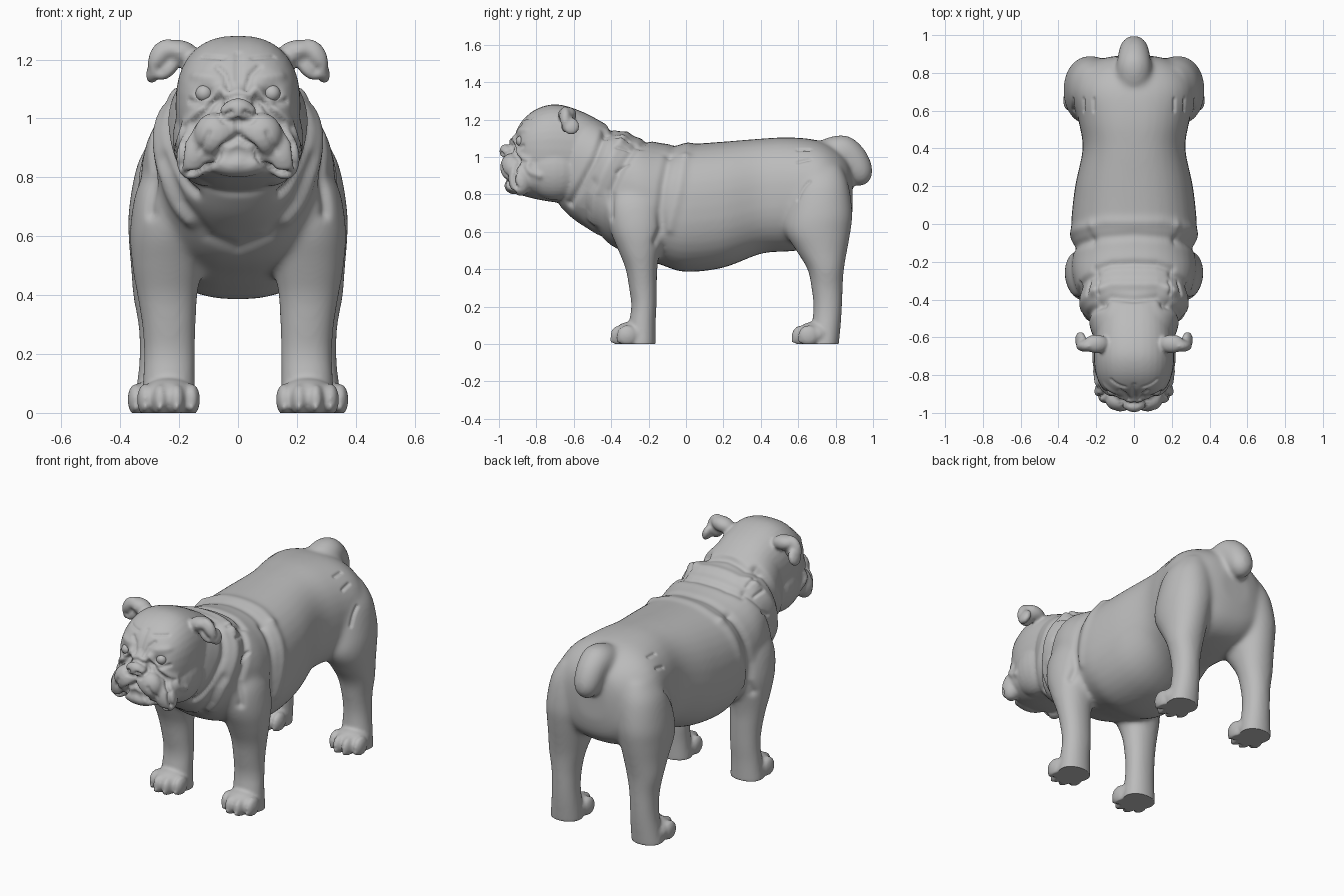
import bpy, bmesh, math
from mathutils import Vector, Matrix, Euler
from mathutils.kdtree import KDTree
from mathutils.bvhtree import BVHTree

cube = bpy.data.objects.get("Cube")
if cube:
    bpy.data.objects.remove(cube, do_unlink=True)

grey = bpy.data.materials.new("plain grey")
grey.use_nodes = True
grey.diffuse_color = (0.5, 0.5, 0.5, 1)
grey.node_tree.nodes["Principled BSDF"].inputs["Base Color"].default_value = grey.diffuse_color


def spline(a, b, c, d, t):
    return 0.5 * (2*b + (c-a)*t + (2*a-5*b+4*c-d)*t*t + (3*b-a-3*c+d)*t**3)


def loft(bm, sections, power=2.0, steps=5, n=36):
    """Skin over sections (x, y, z, half width, half height, pitch in degrees)."""
    last = len(sections) - 1
    rows = []
    for i in range(last):
        four = [sections[min(max(i + k, 0), last)] for k in (-1, 0, 1, 2)]
        rows += [[spline(*v, s / steps) for v in zip(*four)] for s in range(steps)]
    rows.append(sections[-1])
    rings = []
    for x, y, z, a, b, pitch in rows:
        p = math.radians(pitch)
        up = Vector((0, math.sin(p), math.cos(p)))
        ring = []
        for k in range(n):
            c, s = math.cos(k * math.tau / n), math.sin(k * math.tau / n)
            u = a * math.copysign(abs(c) ** (2 / power), c)
            v = b * math.copysign(abs(s) ** (2 / power), s)
            ring.append(bm.verts.new(Vector((x + u, y, z)) + up * v))
        rings.append(ring)
    for r, q in zip(rings, rings[1:]):
        for k in range(n):
            bm.faces.new((r[k], r[(k+1) % n], q[(k+1) % n], q[k]))
    bm.faces.new(rings[0])
    bm.faces.new(rings[-1][::-1])


def blob(bm, centre, size, turn=(0, 0, 0)):
    m = Matrix.LocRotScale(Vector(centre), Euler([math.radians(t) for t in turn]), Vector(size))
    bmesh.ops.create_uvsphere(bm, u_segments=24, v_segments=16, radius=1, matrix=m)


def pair(bm, centre, size, turn=(0, 0, 0)):
    x, y, z = centre
    blob(bm, centre, size, turn)
    blob(bm, (-x, y, z), size, (turn[0], -turn[1], -turn[2]))


def weld(bm, voxel, rounds):
    """Fuse overlapping volumes into one smooth skin."""
    bmesh.ops.recalc_face_normals(bm, faces=bm.faces[:])
    mesh = bpy.data.meshes.new("skin")
    bm.to_mesh(mesh)
    bm.free()
    ob = bpy.data.objects.new("skin", mesh)
    bpy.context.collection.objects.link(ob)
    r = ob.modifiers.new("fuse", 'REMESH')
    r.mode, r.voxel_size = 'VOXEL', voxel
    s = ob.modifiers.new("soften", 'SMOOTH')
    s.factor, s.iterations = 0.5, rounds
    bpy.context.view_layer.update()
    done = bpy.data.meshes.new_from_object(ob.evaluated_get(bpy.context.evaluated_depsgraph_get()))
    bpy.data.objects.remove(ob)
    return done


# Torso and neck
bm = bmesh.new()
torso = [(.89, .80, .10, .10), (.865, .79, .20, .19), (.8, .79, .29, .255), (.7, .80, .325, .29),
         (.55, .80, .295, .305), (.4, .79, .272, .308), (.2, .745, .312, .337), (0, .727, .333, .342),
         (-.12, .745, .322, .327), (-.25, .785, .33, .318), (-.38, .83, .295, .315),
         (-.5, .905, .25, .305), (-.6, .95, .215, .285), (-.68, .96, .17, .22)]
loft(bm, [(0, y, z, a, b, 0) for y, z, a, b in torso], 2.35)

# Legs, from the top down
fore = [(.85, -.27, .11, .21, .09), (.75, -.27, .155, .222, .125), (.62, -.26, .15, .235, .132),
        (.5, -.25, .112, .24, .12), (.4, -.238, .085, .24, .103), (.3, -.23, .075, .235, .092),
        (.2, -.225, .068, .232, .088), (.1, -.235, .073, .235, .09), (-.03, -.24, .078, .237, .1)]
hind = [(.95, .72, .11, .20, .08), (.85, .72, .15, .215, .125), (.7, .712, .178, .23, .14),
        (.6, .705, .175, .238, .134), (.5, .725, .137, .246, .118), (.4, .747, .098, .255, .102),
        (.3, .754, .084, .256, .083), (.2, .758, .077, .257, .078), (.1, .75, .078, .26, .084),
        (-.03, .735, .08, .268, .095)]
for side in (1, -1):
    for leg in (fore, hind):
        loft(bm, [(side * x, y, z, rx, ry, 90) for z, y, ry, x, rx in leg], 2.1)

# Tail
loft(bm, [(0, .70, 1.0, .07, .06, -20), (0, .76, 1.02, .09, .085, 0), (0, .83, 1.03, .092, .09, 25),
          (0, .89, .985, .085, .085, 50), (0, .925, .92, .075, .075, 75),
          (0, .93, .875, .055, .055, 90), (0, .93, .845, .02, .02, 90)])
trunk = weld(bm, .011, 18)

bm = bmesh.new()
bm.from_mesh(trunk)

# Paws
for x, heel, tip in ((.236, -.29, -.375), (.268, .69, .595)):
    pair(bm, (x, heel, .05), (.098, .1, .07))
    for k, (dx, back) in enumerate(((-.078, .035), (-.028, 0), (.028, 0), (.078, .035))):
        pair(bm, (x + dx, tip + back + .025, .045), (.029, .055, .055), (12, 0, 0))
        pair(bm, (x + dx, tip + back - .01, .02), (.013, .024, .017))

# Skull
skull = [(-.42, 1.0, .18, .17), (-.55, 1.03, .2, .21), (-.68, 1.04, .212, .24), (-.78, 1.04, .205, .225),
         (-.86, 1.04, .175, .172), (-.905, 1.03, .125, .115), (-.93, 1.02, .05, .05)]
loft(bm, [(0, y, z, a, b, 0) for y, z, a, b in skull], 2.4)
pair(bm, (.11, -.7, .93), (.112, .17, .16))

# Muzzle, jowls, chin and nose
muzzle = [(-.65, .92, .2, .17), (-.78, .915, .205, .145), (-.87, .91, .19, .118),
          (-.92, .92, .155, .108), (-.955, .94, .105, .09), (-.975, .95, .05, .05)]
loft(bm, [(0, y, z, a, b, 0) for y, z, a, b in muzzle], 2.3)
pair(bm, (.075, -.935, .945), (.075, .058, .075), (0, 35, 0))
pair(bm, (.145, -.885, .885), (.062, .065, .095), (0, -15, 0))
blob(bm, (0, -.915, .855), (.115, .06, .055))
blob(bm, (0, -.96, 1.03), (.052, .038, .04))
pair(bm, (.038, -.955, 1.022), (.026, .03, .027))
blob(bm, (0, -.91, 1.07), (.075, .04, .04))

# Brows
pair(bm, (.1, -.865, 1.135), (.07, .035, .028), (0, -8, 25))

# Ears
pair(bm, (.2, -.635, 1.225), (.07, .05, .042), (0, -10, 0))
pair(bm, (.25, -.645, 1.2), (.055, .035, .072), (0, -20, 0))
pair(bm, (.283, -.615, 1.165), (.026, .045, .048), (15, -20, 0))
skin = weld(bm, .009, 5)

# Sculpting strokes for folds and creases
tree = KDTree(len(skin.vertices))
for v in skin.vertices:
    tree.insert(v.co, v.index)
tree.balance()
start = [v.co.copy() for v in skin.vertices]
normals = [v.normal.copy() for v in skin.vertices]
bvh = BVHTree.FromPolygons(start, [p.vertices[:] for p in skin.polygons])


def cast(view, u, v, side=1):
    origin, ray = {"front": ((side * u, -3, v), (0, 1, 0)),
                   "side": ((side * 3, u, v), (-side, 0, 0)),
                   "top": ((side * u, v, 3), (0, 0, -1))}[view]
    return bvh.ray_cast(Vector(origin), Vector(ray))[0]


def stroke(view, depth, width, *points):
    near = {}
    for side in (1, -1):
        for (u, v), (s, t) in zip(points, points[1:]):
            count = max(2, int(math.hypot(s - u, t - v) / (width * .35)))
            for k in range(count + 1):
                hit = cast(view, u + (s-u) * k / count, v + (t-v) * k / count, side)
                if hit:
                    for co, i, d in tree.find_range(hit, width * 2.3):
                        near[i] = min(d, near.get(i, 9))
    for i, d in near.items():
        skin.vertices[i].co += normals[i] * depth * math.exp(-(d / width) ** 2)


# Face creases
stroke("front", -.020, .012, (.065, 1.075), (.1, 1.035), (.15, .985), (.19, .92), (.2, .84))
stroke("front", .012, .018, (.06, 1.1), (.12, 1.03), (.18, .98), (.205, .9))
stroke("front", -.024, .011, (0, .94), (.05, .9), (.085, .85), (.13, .815), (.17, .81))
stroke("front", -.012, .03, (0, .89), (.03, .87))
stroke("front", -.014, .008, (0, .995), (0, .94))
stroke("front", -.014, .009, (.025, 1.02), (.042, 1.012))
stroke("front", -.012, .009, (0, .985), (.045, .99), (.068, 1.02), (.055, 1.06), (0, 1.078))
stroke("front", -.020, .022, (.105, 1.085), (.125, 1.085))
stroke("front", -.010, .009, (.07, 1.06), (.12, 1.045), (.165, 1.06))
stroke("front", -.010, .010, (.03, 1.1), (.045, 1.15), (.07, 1.175))
stroke("front", -.007, .010, (0, 1.13), (0, 1.22))
stroke("front", -.007, .008, (.05, 1.205), (.12, 1.21))
stroke("front", -.008, .010, (.1, .95), (.13, .89))
stroke("front", -.016, .022, (.235, 1.195), (.265, 1.165))

# Neck, shoulder and chest folds
stroke("side", -.020, .022, (-.43, 1.13), (-.49, .98), (-.56, .85), (-.62, .75))
stroke("side", .016, .035, (-.35, 1.09), (-.42, .95), (-.49, .8), (-.5, .66))
stroke("side", -.015, .022, (-.27, 1.06), (-.34, .95), (-.4, .82), (-.4, .68))
stroke("side", -.014, .025, (-.09, 1.0), (-.12, .85), (-.135, .72), (-.13, .62), (-.16, .55))
stroke("side", .010, .03, (-.01, 1.0), (-.04, .82), (-.09, .62))
stroke("top", -.014, .022, (0, -.21), (.12, -.215), (.2, -.24))
stroke("top", .014, .03, (0, -.32), (.12, -.32), (.2, -.35))
stroke("top", -.014, .02, (0, -.4), (.12, -.39), (.18, -.42))
stroke("top", -.008, .025, (0, -.06), (.15, -.07), (.22, -.08))
stroke("top", .008, .03, (0, .01), (.15, .01), (.22, 0))
stroke("front", -.010, .03, (.25, .86), (.19, .72), (.1, .6), (0, .56))

# Gaps between the toes
for x, y in ((.236, -.37), (.268, .6)):
    for dx in (-.054, 0, .054):
        stroke("top", -.010, .009, (x + dx, y), (x + dx, y + .06))

# Flat soles
for v in skin.vertices:
    v.co.z = max(v.co.z, 0)


def finish(name, mesh):
    mesh.materials.clear()
    mesh.materials.append(grey)
    mesh.shade_smooth()
    ob = bpy.data.objects.new(name, mesh)
    bpy.context.collection.objects.link(ob)


finish("dog_body", skin)

# Eyeballs
for name, side in (("left_eye", 1), ("right_eye", -1)):
    bm = bmesh.new()
    blob(bm, cast("front", .115, 1.085, side) + Vector((0, .024, 0)), (.029, .029, .029))
    mesh = bpy.data.meshes.new(name)
    bm.to_mesh(mesh)
    bm.free()
    finish(name, mesh)
